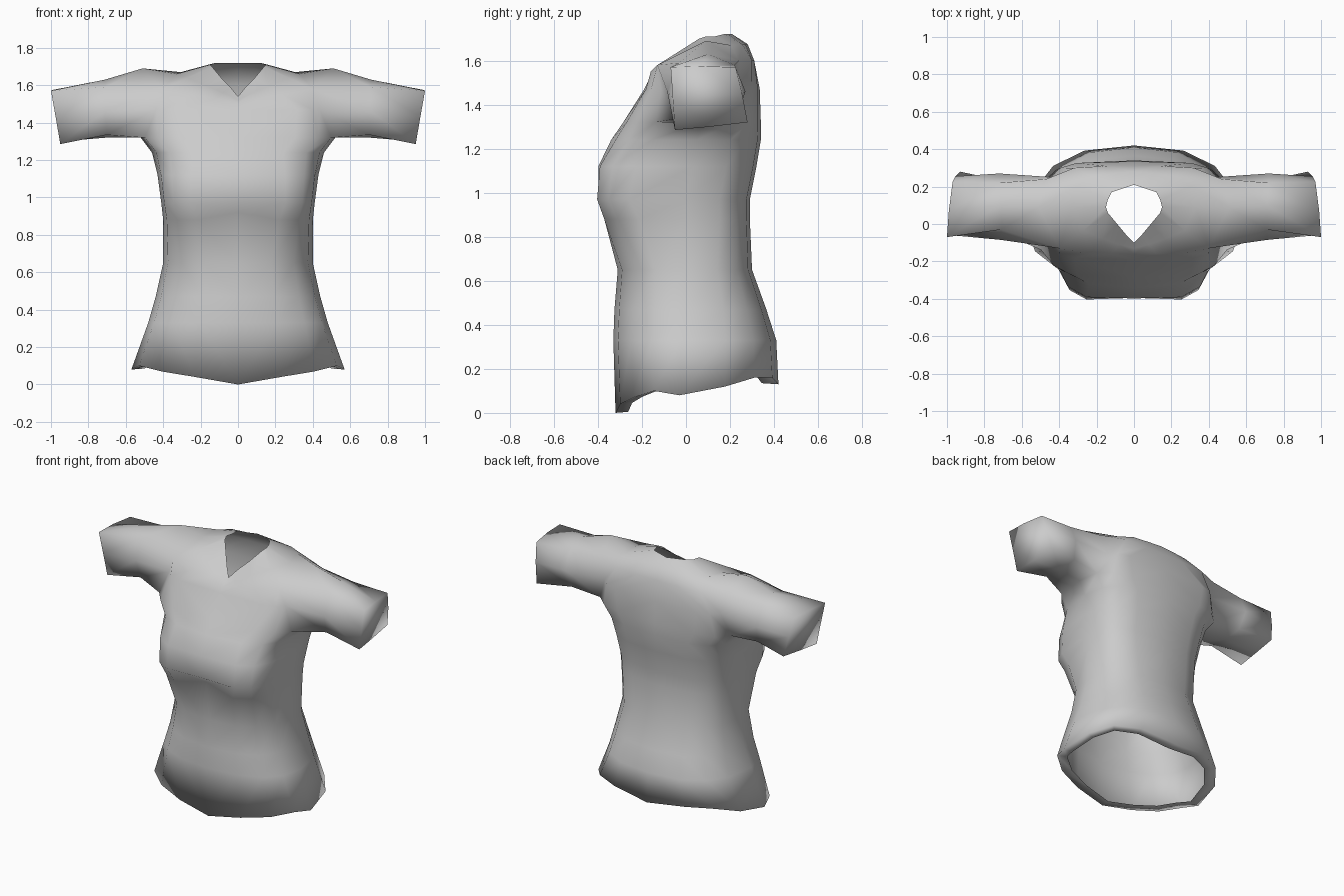
import bpy
import bmesh
from math import sin, cos, pi
from mathutils import Vector

default_cube = bpy.data.objects.get("Cube")
if default_cube:
    bpy.data.objects.remove(default_cube, do_unlink=True)

COLUMNS = 8            # segments from centre front round the left side to centre back
SIDE = COLUMNS // 2    # column running up the side seam


def make_material(name, colour):
    material = bpy.data.materials.new(name)
    material.use_nodes = True
    material.diffuse_color = colour
    shader = material.node_tree.nodes["Principled BSDF"]
    shader.inputs["Base Color"].default_value = colour
    shader.inputs["Roughness"].default_value = 0.8
    return material


def half_ring(height, width, front, back, middle, front_power, back_power):
    """Half of a rounded-box cross-section, from centre front to centre back."""
    points = []
    for column in range(COLUMNS + 1):
        angle = pi * column / COLUMNS
        is_front = column <= SIDE
        power = 2 / (front_power if is_front else back_power)
        depth = (front if is_front else back) - middle
        x = width * max(sin(angle), 0) ** power
        y = middle + depth * abs(cos(angle)) ** power
        if column in (0, COLUMNS):
            x = 0
        if column == SIDE:
            y = middle
        points.append(Vector((x, y, height)))
    return points


def bridge(bm, lower, upper, columns, closed=False):
    """Join two rows of vertices with quads."""
    count = len(lower)
    for i in columns:
        j = (i + 1) % count if closed else i + 1
        bm.faces.new((lower[i], lower[j], upper[j], upper[i]))


# Torso sections: height, half width, front, back, side seam, front and back squareness
sections = [
    (.08, .57, -.32, .42, -.03, 2.1, 2.5),
    (.33, .48, -.33, .41, -.02, 2.3, 2.5),
    (.47, .44, -.325, .365, 0, 2.3, 2.5),
    (.65, .4, -.31, .3, 0, 2.4, 2.6),
    (.88, .4, -.39, .29, 0, 3.2, 3),
    (.97, .41, -.42, .29, 0, 4, 3),
    (1.12, .43, -.41, .32, .03, 3.6, 3),
    (1.24, .46, -.34, .34, .05, 3, 3),
    (1.32, .52, -.285, .34, .07, 3.6, 3.2),
    (1.47, .45, -.19, .335, .07, 5.5, 5),
]
rows = [half_ring(*section) for section in sections]

# Curved hem, dipping at centre front
hem_heights = (0, .04, .07, .1, .08, .12, .16, .16, .13)
for point, height in zip(rows[0], hem_heights):
    point.z = height

# Hollow between and under the bust
for row, inward, lift in ((4, .05, .04), (5, .025, 0), (6, .012, 0)):
    rows[row][0].y += inward
    rows[row][0].z += lift

# Shoulder line and V neck
shoulder = [Vector(p) for p in (
    (0, -.16, 1.5), (.12, -.16, 1.53), (.24, -.16, 1.55),
    (.4, -.13, 1.58), (.51, .09, 1.69), (.47, .24, 1.6),
    (.32, .3, 1.6), (.15, .31, 1.6), (0, .31, 1.6))]
neck = [Vector(p) for p in (
    (0, -.1, 1.54), (.04, -.06, 1.59), (.09, 0, 1.64),
    (.14, .06, 1.7), (.15, .09, 1.71), (.14, .13, 1.71),
    (.12, .17, 1.72), (.06, .19, 1.72), (0, .21, 1.72))]
yoke = [a.lerp(b, .5) for a, b in zip(shoulder, neck)]
yoke[SIDE].z -= .04
for point in yoke[SIDE + 1:]:
    point += Vector((0, .02, .015))

# Turned-in hem lip
lip = [Vector((p.x * .88, p.y * .82, p.z + .005)) for p in rows[0]]

# Sleeve sections, starting at the lower front and running under to the back
sleeve_middle = (
    (.7, -.05, 1.335), (.7, .09, 1.32), (.7, .23, 1.34), (.72, .27, 1.46),
    (.72, .22, 1.58), (.71, .1, 1.63), (.71, -.03, 1.59), (.71, -.085, 1.46))
sleeve_cuff = (
    (.95, -.05, 1.285), (.94, .11, 1.3), (.93, .28, 1.32), (.955, .255, 1.45),
    (.97, .225, 1.57), (.99, .07, 1.575), (1, -.07, 1.57), (.975, -.06, 1.43))

bm = bmesh.new()


def add_row(points):
    return [bm.verts.new(p) for p in points]


# Body, leaving an armhole beside the side seam
body = [add_row(r) for r in [lip] + rows + [shoulder, yoke, neck]]
armpit = len(rows) - 1
for index in range(len(body) - 1):
    in_armhole = index in (armpit, armpit + 1)
    columns = [c for c in range(COLUMNS)
               if not (in_armhole and c in (SIDE - 1, SIDE))]
    bridge(bm, body[index], body[index + 1], columns)

# Sleeve with a closed cuff
low, mid, high = body[armpit:armpit + 3]
armhole = low[SIDE - 1:SIDE + 2] + [mid[SIDE + 1]]
armhole += high[SIDE + 1:SIDE - 2:-1] + [mid[SIDE - 1]]
middle_ring, cuff_ring = add_row(sleeve_middle), add_row(sleeve_cuff)
bridge(bm, armhole, middle_ring, range(len(armhole)), closed=True)
bridge(bm, middle_ring, cuff_ring, range(len(armhole)), closed=True)
bm.faces.new(cuff_ring)

for face in bm.faces:
    face.smooth = True

mesh = bpy.data.meshes.new("shirt")
bm.to_mesh(mesh)
bm.free()
mesh.materials.append(make_material("grey cloth", (.6, .6, .6, 1)))

shirt = bpy.data.objects.new("shirt", mesh)
bpy.context.scene.collection.objects.link(shirt)

# Mirror the left half across the centre line
mirror = shirt.modifiers.new("mirror", "MIRROR")
mirror.use_clip = True
mirror.merge_threshold = .001
